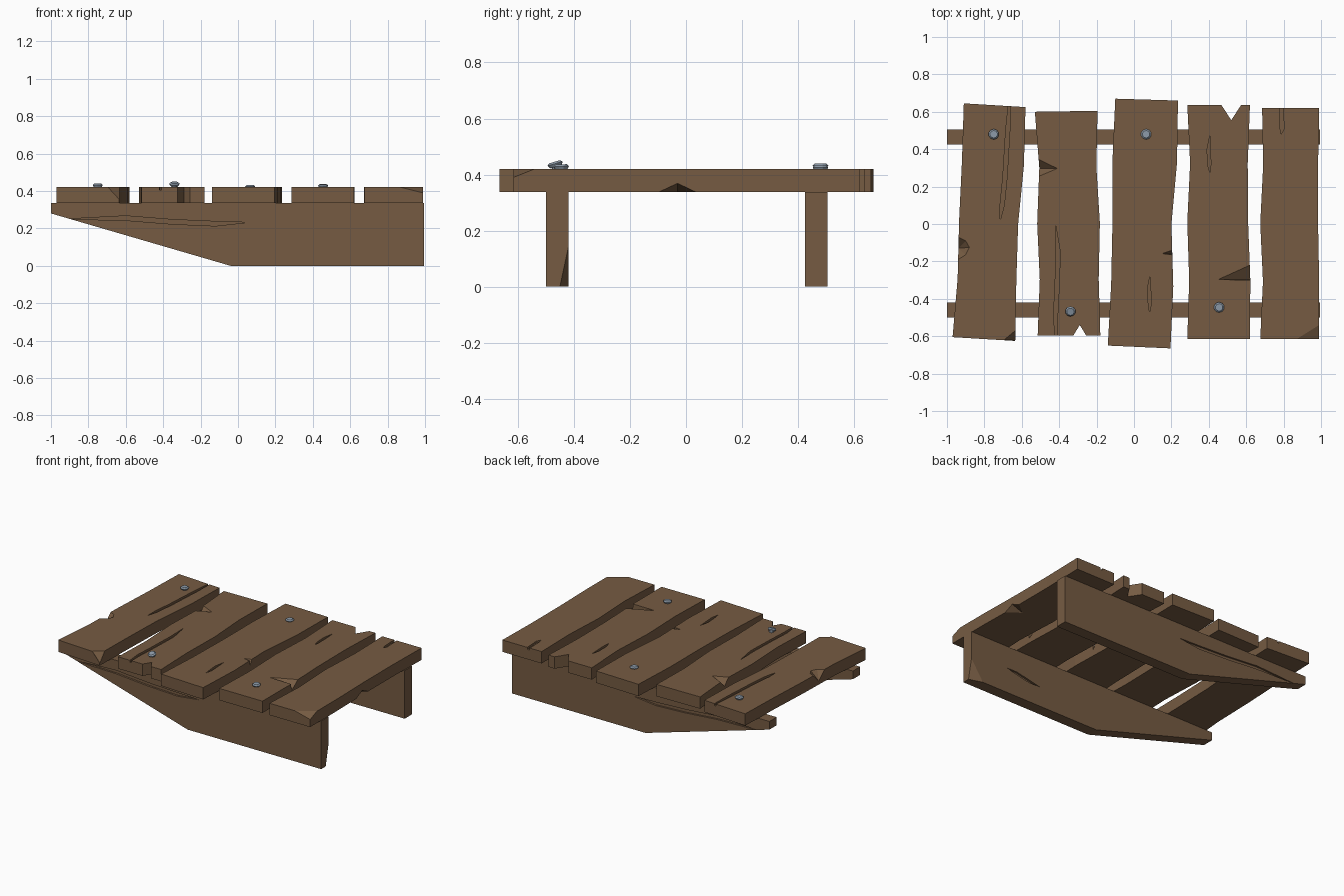
import bpy
import bmesh
from itertools import product
from math import radians
from mathutils import Vector

if "Cube" in bpy.data.objects:
    bpy.data.objects.remove(bpy.data.objects["Cube"])

RAIL_TOP, TOP = 0.337, 0.42


def material(name, colour):
    mat = bpy.data.materials.new(name)
    mat.use_nodes = True
    mat.diffuse_color = (*colour, 1)
    mat.node_tree.nodes["Principled BSDF"].inputs["Base Color"].default_value = (*colour, 1)
    return mat


WOOD = material("brown wood", (0.18, 0.105, 0.055))
STEEL = material("grey steel", (0.27, 0.33, 0.4))


def finish(bm, name, mat):
    bmesh.ops.recalc_face_normals(bm, faces=bm.faces)
    mesh = bpy.data.meshes.new(name)
    bm.to_mesh(mesh)
    bm.free()
    mesh.materials.append(mat)
    obj = bpy.data.objects.new(name, mesh)
    bpy.context.collection.objects.link(obj)
    return obj


def prism(name, outline, low, high, upright=False):
    """Extrude an outline along z, or along y when upright."""
    bm = bmesh.new()
    place = (lambda u, v: (u, low, v)) if upright else (lambda u, v: (u, v, low))
    face = bm.faces.new([bm.verts.new(place(u, v)) for u, v in outline])
    made = bmesh.ops.extrude_face_region(bm, geom=[face])["geom"]
    step = high - low
    bmesh.ops.translate(bm, vec=(0, step, 0) if upright else (0, 0, step),
                        verts=[g for g in made if isinstance(g, bmesh.types.BMVert)])
    return finish(bm, name, WOOD)


def cut(obj, cutter):
    """Subtract a cutter, keep the result and drop the cutter."""
    cutter.hide_render = True
    mod = obj.modifiers.new("cut", "BOOLEAN")
    mod.operation, mod.solver, mod.object = "DIFFERENCE", "EXACT", cutter
    graph = bpy.context.evaluated_depsgraph_get()
    mesh = bpy.data.meshes.new_from_object(obj.evaluated_get(graph))
    obj.modifiers.clear()
    obj.data = mesh
    bpy.data.objects.remove(cutter)


def gouge(obj, points, push):
    """Chip away the hull of some points, widened outwards along push."""
    bm = bmesh.new()
    for p, use in product(points, product((0, 1), repeat=3)):
        bm.verts.new([c + k * d for c, k, d in zip(p, use, push)])
    bmesh.ops.remove_doubles(bm, verts=bm.verts, dist=1e-5)
    hull = bmesh.ops.convex_hull(bm, input=bm.verts)
    spare = set(hull["geom_interior"]) | set(hull["geom_unused"])
    bmesh.ops.delete(bm, geom=[g for g in spare if isinstance(g, bmesh.types.BMVert)],
                     context="VERTS")
    cut(obj, finish(bm, "chip cutter", WOOD))


def sliver(path, across):
    """Closed outline, pointed at both ends, around a path."""
    path = [Vector(p) for p in path]
    side = Vector(across)
    return ([path[0]] + [p + side for p in path[1:-1]] + [path[-1]]
            + [p - side for p in reversed(path[1:-1])])


def grain(obj, path, width=0.011):
    cut(obj, prism("grain cutter", sliver(path, (width, 0)), TOP - 0.014, TOP + 0.03))


def plank(name, back, front, left_bend, right_bend):
    """Board with straight ends and slightly wavy long sides."""
    def side(a, b, bends):
        a, b = Vector(a), Vector(b)
        steps = len(bends) + 1
        mids = [a.lerp(b, (i + 1) / steps) + Vector((bend, 0)) for i, bend in enumerate(bends)]
        return [a, *mids, b]
    left = side(back[0], front[0], left_bend)
    right = side(back[1], front[1], right_bend)
    return prism(name, left + right[::-1], RAIL_TOP, TOP)


def notch(obj, x, half, end, tip):
    """V split right through the end of a plank."""
    away = 0.1 if end > 0 else -0.1
    gouge(obj, [(x - half, end, 0.3), (x + half, end, 0.3), (x, tip, 0.3)], (0, away, 0.3))


# Deck planks
first = plank("plank_1", [(-.91, .645), (-.58, .625)], [(-.97, -.605), (-.635, -.625)],
              (.005, .005, .012), (.005, -.012, -.008))
second = plank("plank_2", [(-.53, .6), (-.195, .605)], [(-.515, -.595), (-.18, -.595)],
               (.02, .005, .015), (-.01, .005, -.005))
third = plank("plank_3", [(-.1, .67), (.235, .66)], [(-.14, -.65), (.195, -.665)],
              (-.005, .005, .008), (.005, -.015, .005))
fourth = plank("plank_4", [(.285, .637), (.62, .637)], [(.285, -.615), (.62, -.615)],
               (.015, 0, .01), (-.012, -.01, .002))
fifth = plank("plank_5", [(.685, .62), (.99, .62)], [(.675, -.615), (.99, -.615)],
              (.008, -.005, .012), (-.006, -.006, 0))

# Split plank ends
notch(second, -.29, .035, -.597, -.54)
notch(fourth, .52, .055, .64, .555)

# Chipped plank edges and corners
gouge(second, [(-.52, .35, TOP), (-.52, .25, TOP), (-.41, .297, TOP), (-.52, .297, .365)],
      (-.05, 0, .05))
gouge(third, [(.205, -.14, TOP), (.205, -.165, TOP), (.15, -.158, TOP), (.205, -.16, .38)],
      (.05, 0, .05))
gouge(fourth, [(.62, -.22, TOP), (.62, -.3, TOP), (.45, -.297, TOP), (.62, -.297, .37)],
      (.05, 0, .05))
gouge(fifth, [(.87, -.615, TOP), (.99, -.54, TOP), (.99, -.615, .39)], (.05, -.05, .05))
gouge(fifth, [(.988, -.1, RAIL_TOP), (.988, .04, RAIL_TOP), (.9, -.03, RAIL_TOP),
              (.988, -.03, .37)], (.05, 0, -.05))
gouge(first, [(-.695, -.62, TOP), (-.635, -.57, TOP), (-.635, -.622, .355)], (.05, -.05, .05))

# Broken knot on the first plank
gouge(first, [(-.94, -.07, TOP), (-.9, -.09, TOP), (-.88, -.125, TOP), (-.9, -.165, TOP),
              (-.94, -.19, TOP), (-.94, -.13, .36)], (-.05, 0, .05))

# Grain splits in the deck
grain(first, [(-.66, .75), (-.675, .5), (-.69, .25), (-.705, .1), (-.715, .02)])
grain(second, [(-.42, 0), (-.405, -.15), (-.412, -.35), (-.42, -.5), (-.41, -.7)])
grain(third, [(.085, -.28), (.08, -.35), (.085, -.42), (.083, -.475)], .009)
grain(fourth, [(.405, .47), (.4, .4), (.402, .32), (.407, .27)], .009)
grain(fifth, [(.79, .72), (.788, .58), (.792, .51), (.787, .48)])


# Side rails with a tapered end, split along the outer and inner faces
def rail(name, outer, inner):
    sign = 1 if inner > outer else -1
    obj = prism(name, [(-1, RAIL_TOP), (-1, .28), (-.04, 0), (.995, 0), (.995, RAIL_TOP)],
                outer, inner, upright=True)
    long_split = [(-.92, .25), (-.6, .255), (-.35, .235), (-.12, .225), (.05, .232)]
    short_split = [(.43, .14), (.52, .15), (.62, .17), (.7, .18)]
    for path, face, half in ((long_split, outer, .012), (short_split, inner, .01)):
        cut(obj, prism("split cutter", sliver(path, (0, half)),
                       face - .013, face + .013, upright=True))
    return obj, sign


front_rail, _ = rail("front_rail", -.5, -.42)
rail("back_rail", .505, .425)
gouge(front_rail, [(.995, -.45, 0), (.995, -.42, .14), (.9, -.42, 0)], (.05, .05, -.05))


# Nails: short shank under a bevelled head
def nail(name, x, y, height, tilt=0):
    bm = bmesh.new()
    for bottom, top, r_low, r_high in ((-.03, 0, .016, .016), (-.002, .009, .022, .028),
                                       (.009, .016, .028, .02)):
        made = bmesh.ops.create_cone(bm, cap_ends=True, segments=10, radius1=r_low,
                                     radius2=r_high, depth=top - bottom)
        bmesh.ops.translate(bm, verts=made["verts"], vec=(0, 0, (bottom + top) / 2))
    obj = finish(bm, name, STEEL)
    obj.location = (x, y, TOP + height)
    obj.rotation_euler.x = radians(tilt)


nail("nail_1", -.75, .48, .003)
nail("nail_2", .065, .48, -.004)
nail("nail_3", -.34, -.465, .01, 16)
nail("nail_4", .455, -.445, .0, 3)
